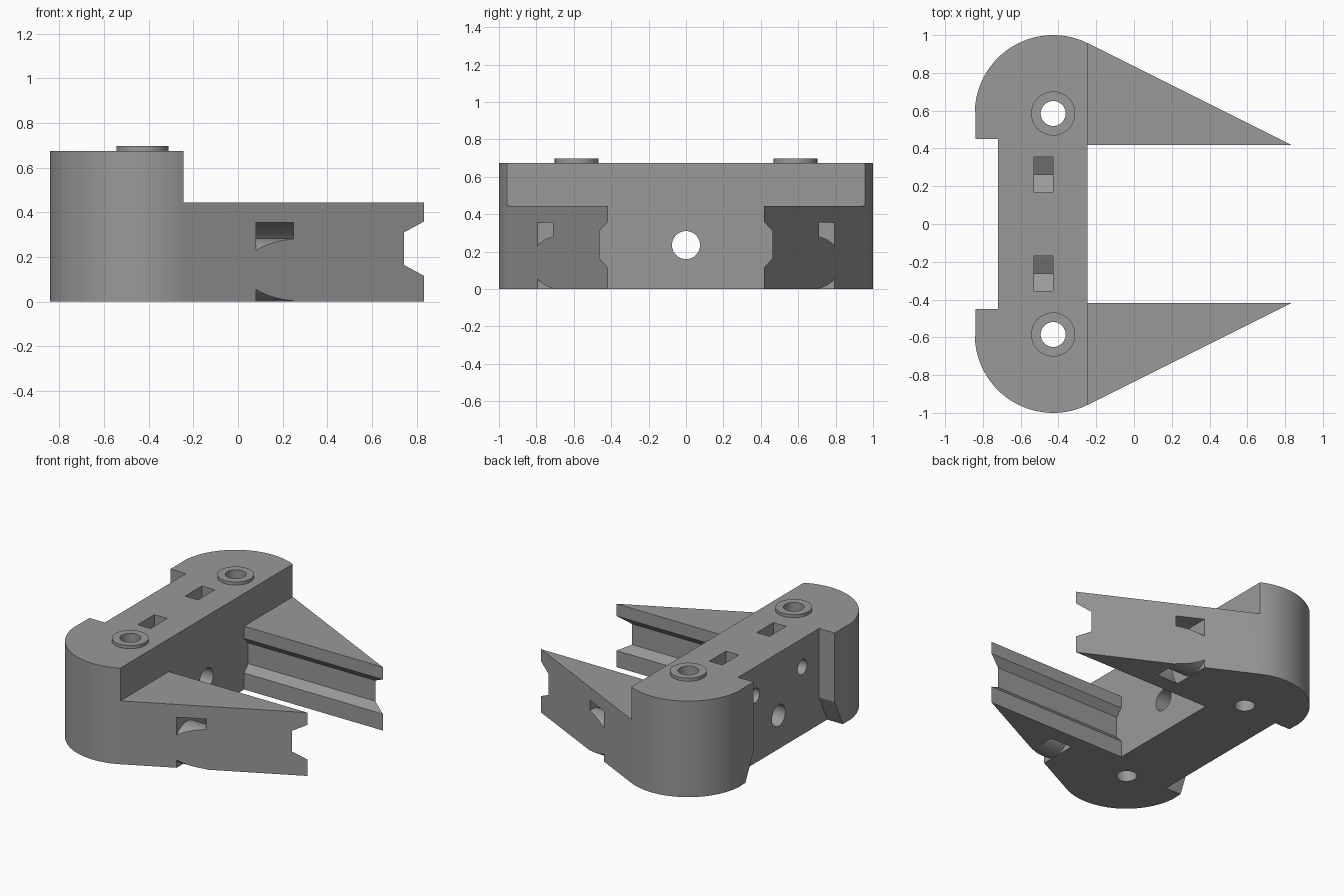
import bpy, bmesh, math

if "Cube" in bpy.data.objects:
    bpy.data.objects.remove(bpy.data.objects["Cube"])

grey = bpy.data.materials.new("mid_grey")
grey.diffuse_color = (0.32, 0.32, 0.32, 1)
grey.use_nodes = True
grey.node_tree.nodes["Principled BSDF"].inputs["Base Color"].default_value = grey.diffuse_color

TOP, ARM_TOP = 0.675, 0.445
FRONT, BACK, EAR = -0.245, -0.72, -0.84
CX, CY, R = -0.428, 0.585, 0.415      # centre and radius of the round ends


def prism(name, pts, axis, lo, hi):
    """Extrude a 2D outline along z (xy outline) or x (yz outline)."""
    bm = bmesh.new()
    place = (lambda p, t: (p[0], p[1], t)) if axis == 'Z' else (lambda p, t: (t, p[0], p[1]))
    a = [bm.verts.new(place(p, lo)) for p in pts]
    b = [bm.verts.new(place(p, hi)) for p in pts]
    n = len(pts)
    bm.faces.new(a[::-1])
    bm.faces.new(b)
    for i in range(n):
        bm.faces.new((a[i], a[(i + 1) % n], b[(i + 1) % n], b[i]))
    bmesh.ops.recalc_face_normals(bm, faces=bm.faces)
    me = bpy.data.meshes.new(name)
    bm.to_mesh(me)
    bm.free()
    me.materials.append(grey)
    ob = bpy.data.objects.new(name, me)
    bpy.context.collection.objects.link(ob)
    return ob


def arc(cx, cy, r, a0, a1, n):
    return [(cx + r * math.cos(math.radians(a0 + (a1 - a0) * i / n)),
             cy + r * math.sin(math.radians(a0 + (a1 - a0) * i / n))) for i in range(n + 1)]


def circle(cx, cy, r, n=40):
    return arc(cx, cy, r, 0, 360, n)[:-1]


def combine(target, tool, op):
    bpy.context.view_layer.objects.active = target
    m = target.modifiers.new(op, 'BOOLEAN')
    m.operation, m.solver, m.object = op, 'EXACT', tool
    bpy.ops.object.modifier_apply(modifier=m.name)
    bpy.data.objects.remove(tool)


def flip(pts, s):
    return [(p[0], s * p[1]) for p in pts]


def flip_yz(pts, s):
    return [(s * p[0], p[1]) for p in pts]


# body: two round ends joined by a plate, with a recess along the back
half = [(FRONT, 0.957)] + arc(CX, CY, R, 63.43, 180, 36)[1:-1] + [(EAR, CY), (EAR, 0.45), (BACK, 0.45)]
body = prism("bracket", half + flip(half[::-1], -1), 'Z', 0, TOP)

for s in (1, -1):
    # tapered arm with a grooved inner face
    arm = prism("arm", flip([(FRONT, 0.957), (0.833, 0.418), (-0.32, 0.418), (-0.32, 0.88)], s),
                'Z', 0, ARM_TOP)
    groove = [(0.368, 0.415), (0.463, 0.31), (0.463, 0.165), (0.368, 0.06)]
    groove = [(0.408, 0.37), (0.463, 0.31), (0.463, 0.165), (0.408, 0.105)]
    combine(arm, prism("groove_cutter", flip_yz(groove, s), 'X', FRONT, 1), 'DIFFERENCE')
    # curved strap channel, open on the outer face and underneath
    yc, zc = 0.683, 0.1425
    outer = [(0.95, zc + 0.2125)] + arc(yc, zc, 0.2125, 90, 270, 28) + [(0.95, zc - 0.2125)]
    inner = arc(yc, zc, 0.1415, 359.5, 0.5, 48)
    channel = outer + [(0.95, inner[0][1])] + inner + [(0.95, inner[-1][1])]
    combine(arm, prism("channel_cutter", flip_yz(channel, s), 'X', 0.08, 0.248), 'DIFFERENCE')
    combine(body, arm, 'UNION')

    # raised collar and vertical bore
    combine(body, prism("collar", circle(CX, s * CY, 0.117), 'Z', 0.6, 0.697), 'UNION')
    combine(body, prism("bore_cutter", circle(CX, s * CY, 0.066), 'Z', -0.1, 0.8), 'DIFFERENCE')

    # nut pocket from the top and its screw hole from the back
    y = s * 0.263
    pocket = [(y - 0.0925, 0.8), (y - 0.0925, 0.42), (y, 0.367), (y + 0.0925, 0.42), (y + 0.0925, 0.8)]
    combine(body, prism("pocket_cutter", pocket, 'X', -0.53, -0.43), 'DIFFERENCE')
    combine(body, prism("screw_cutter", circle(y, 0.475, 0.052, 32), 'X', -0.8, -0.48), 'DIFFERENCE')

    # sloped undercut at the foot of each ear
    cut = [(0.44, 0.211), (0.5447, -0.01), (0.44, -0.01)]
    combine(body, prism("undercut_cutter", flip_yz(cut, s), 'X', -0.95, BACK), 'DIFFERENCE')

# central through hole
combine(body, prism("centre_cutter", circle(0, 0.235, 0.075), 'X', -0.9, 0), 'DIFFERENCE')

bpy.ops.object.select_all(action='DESELECT')
body.select_set(True)
bpy.context.view_layer.objects.active = body
bpy.ops.object.shade_smooth_by_angle(angle=math.radians(25))
